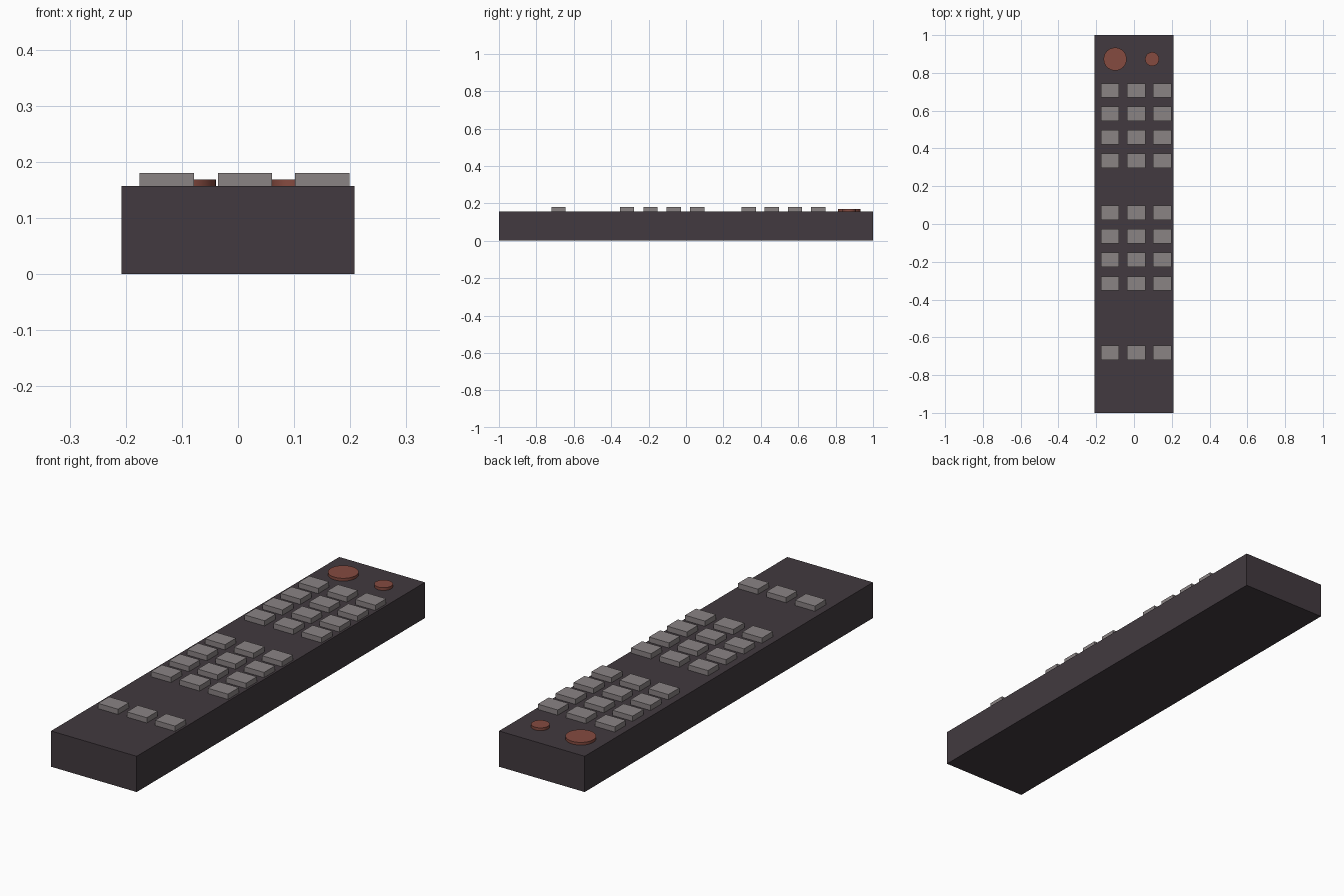
import bpy, math

if "Cube" in bpy.data.objects:
    bpy.data.objects.remove(bpy.data.objects["Cube"])


def material(name, colour):
    m = bpy.data.materials.new(name)
    m.diffuse_color = (*colour, 1)
    m.use_nodes = True
    m.node_tree.nodes["Principled BSDF"].inputs["Base Color"].default_value = m.diffuse_color
    return m


CHARCOAL = material("charcoal", (0.054, 0.042, 0.050))
GREY = material("button grey", (0.254, 0.227, 0.231))
RED = material("dull red", (0.235, 0.070, 0.051))
TOP = 0.157   # top face of the body
SINK = 0.01   # how far buttons reach into the body


def box(name, x, y, z0, z1, w, d, mat):
    bpy.ops.mesh.primitive_cube_add(size=1, location=(x, y, (z0 + z1) / 2))
    o = bpy.context.object
    o.name = name
    o.scale = (w, d, z1 - z0)
    bpy.ops.object.transform_apply(location=False, rotation=False, scale=True)
    o.data.materials.append(mat)


def disc(name, x, y, r):
    z0, z1 = TOP - SINK, 0.169
    bpy.ops.mesh.primitive_cylinder_add(vertices=32, radius=r, depth=z1 - z0,
                                        location=(x, y, (z0 + z1) / 2))
    o = bpy.context.object
    o.name = name
    o.data.materials.append(RED)
    bpy.ops.object.shade_smooth_by_angle(angle=math.radians(30))


# Body
box("body", 0, 0, 0, TOP, 0.416, 2.0, CHARCOAL)

# Key rows: two blocks of four and one single row
rows = [0.707 - 0.124 * i for i in range(4)]
rows += [0.060 - 0.125 * i for i in range(4)]
rows += [-0.682]
for r, y in enumerate(rows):
    for c, x in enumerate((-0.127, 0.0125, 0.150)):
        box(f"key_{r + 1}_{c + 1}", x, y, TOP - SINK, 0.180, 0.097, 0.076, GREY)

# Round buttons at the far end
disc("large_round_button", -0.100, 0.873, 0.061)
disc("small_round_button", 0.096, 0.873, 0.037)
